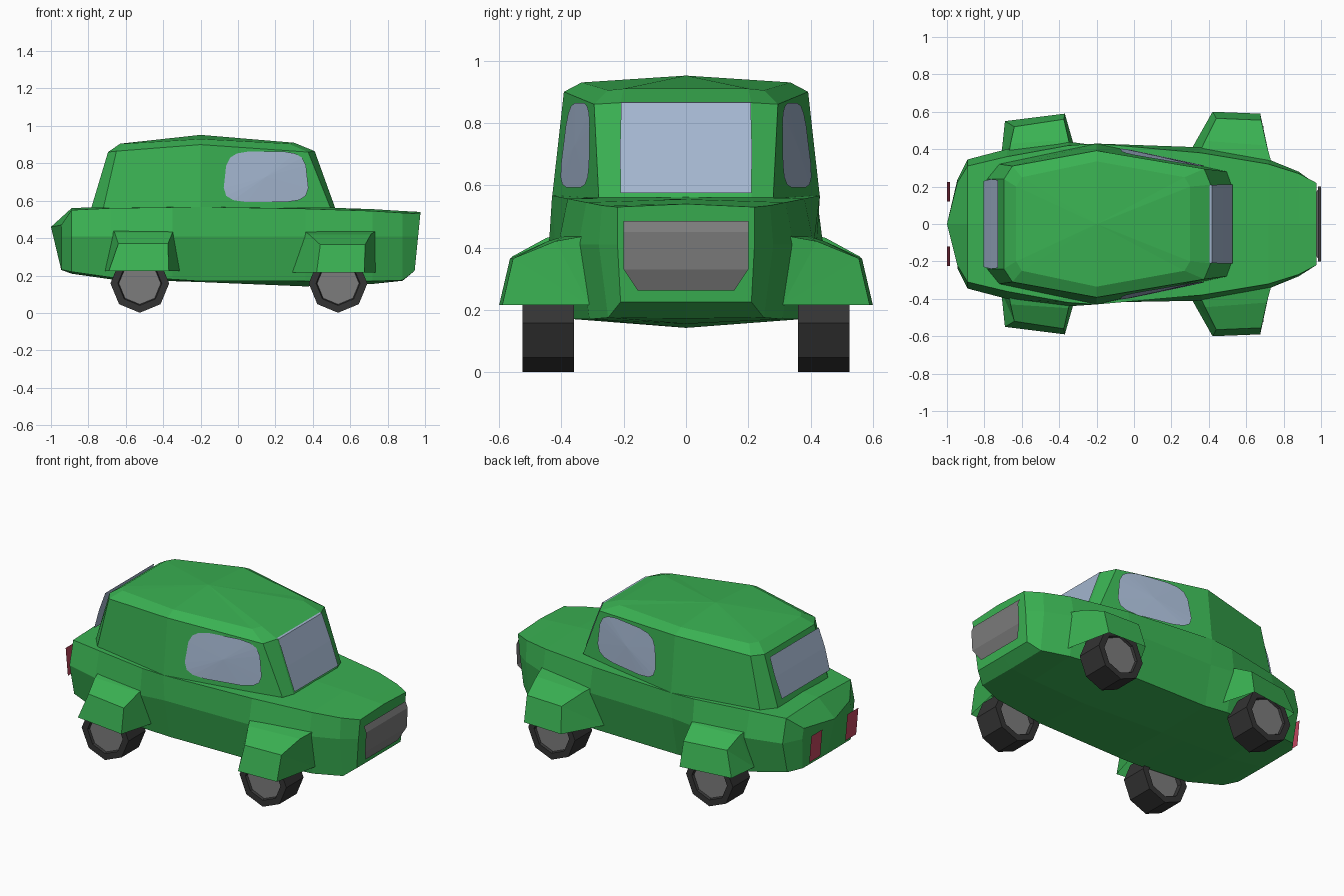
import bpy, bmesh, math

if "Cube" in bpy.data.objects:
    bpy.data.objects.remove(bpy.data.objects["Cube"])


def material(name, rgb):
    m = bpy.data.materials.new(name)
    m.diffuse_color = (*rgb, 1)
    m.use_nodes = True
    m.node_tree.nodes["Principled BSDF"].inputs["Base Color"].default_value = m.diffuse_color
    return m


GREEN = material("green paint", (0.042, 0.44, 0.085))
GLASS = material("blue grey glass", (0.37, 0.47, 0.63))
GREY = material("grey metal", (0.20, 0.20, 0.20))
TYRE = material("black rubber", (0.034, 0.034, 0.034))
RED = material("red light", (0.52, 0.06, 0.11))


def build(name, verts, faces, mats):
    me = bpy.data.meshes.new(name)
    me.from_pydata(verts, [], faces)
    for m in mats:
        me.materials.append(m)
    bm = bmesh.new()
    bm.from_mesh(me)
    bmesh.ops.recalc_face_normals(bm, faces=bm.faces)
    bm.to_mesh(me)
    bm.free()
    ob = bpy.data.objects.new(name, me)
    bpy.context.collection.objects.link(ob)
    return ob


def mirror_ring(half, closed_ends):
    """Mirror half a ring in y; end points on the centre plane are kept single."""
    src = half[1:-1] if closed_ends else half
    return half + [(x, -y, z) for x, y, z in reversed(src)]


def loft(rings):
    n = len(rings[0])
    faces = []
    for r in range(len(rings) - 1):
        for i in range(n):
            j = (i + 1) % n
            faces.append((r * n + i, r * n + j, (r + 1) * n + j, (r + 1) * n + i))
    return [p for ring in rings for p in ring], faces


# Lower body: x, bottom half width and height, belt and shoulder half width, shoulder height, keel height
sections = [
    (0.975, .21, .225, .22, .22, .53, .225),
    (0.88, .25, .175, .28, .27, .535, .172),
    (0.72, .31, .17, .345, .32, .545, .155),
    (0.36, .36, .17, .41, .38, .557, .142),
    (-0.20, .37, .17, .42, .43, .567, .165),
    (-0.35, .38, .18, .44, .42, .565, .17),
    (-0.68, .36, .19, .40, .36, .56, .18),
    (-0.89, .30, .22, .345, .31, .55, .21),
    (-0.945, .23, .232, .235, .22, .47, .23),
]
rings = []
for k, (x, yb, zb, yw, yh, zh, zk) in enumerate(sections):
    half = [(x, 0, zk), (x, yb, zb), (x, yw, 0.41), (x, yh, zh), (x, 0, zh + 0.01)]
    if k == 0:                       # leaning nose
        half = [(px + (pz - .53) * .1, py, pz) for px, py, pz in half]
    if k == len(sections) - 1:       # pointed tail
        half[-1] = (-1.0, 0, 0.46)
    rings.append(mirror_ring(half, True))
verts, faces = loft(rings)
n, last = 8, (len(rings) - 1) * 8
faces.append(tuple(range(n)))
faces += [(last, last + 1, last + 2, last + 3, last + 4),
          (last + 4, last + 5, last + 6, last + 7, last)]
build("lower_body", verts, faces, [GREEN])

# Cabin: stacked rings closed by a low roof peak
cabin = [
    [(.52, .21, .56), (.495, .28, .56), (-.2, .43, .56), (-.72, .32, .56), (-.785, .24, .56)],
    [(.41, .21, .865), (.375, .295, .86), (-.2, .392, .90), (-.65, .31, .865), (-.695, .24, .86)],
    [(.30, .20, .91), (.27, .25, .905), (-.2, .335, .93), (-.6, .25, .905), (-.63, .20, .905)],
]
verts, faces = loft([mirror_ring(r, False) for r in cabin])
verts.append((-.2, 0, .952))
faces += [(20 + i, 20 + (i + 1) % 10, 30) for i in range(10)]
build("cabin", verts, faces, [GREEN])


# Fenders: open shells, rows of (x rear, x front, y rear, y front, z) from body outwards
def fender(name, rows, foot, side):
    pts = []
    for x0, x1, y0, y1, z in rows:
        pts += [(x0, y0 * side, z), (x1, y1 * side, z)]
    pts += [(foot[0], foot[2] * side, foot[4]), (foot[1], foot[3] * side, foot[4])]
    f = []
    a = len(rows) * 2
    for i in range(len(rows) - 1):
        b = 2 * i
        f += [(b, b + 1, b + 3, b + 2), (b, b + 2, a), (b + 1, b + 3, a + 1)]
    build(name, pts, f, [GREEN])


front_rows = [(.35, .74, .38, .31, .44), (.38, .71, .445, .42, .42),
              (.44, .68, .565, .555, .365), (.42, .675, .60, .59, .215)]
rear_rows = [(-.67, -.34, .37, .40, .445), (-.66, -.35, .43, .45, .43),
             (-.64, -.375, .52, .56, .37), (-.69, -.37, .55, .59, .225)]


# Wheels: octagonal tyres with recessed hubs on both faces
def wheel(name, cx, side):
    def octagon(r, y):
        return [(cx + r * math.cos(i * math.pi / 4), y * side, .158 + r * math.sin(i * math.pi / 4))
                for i in range(8)]
    v, f = loft([octagon(.112, .385), octagon(.118, .36), octagon(.157, .36),
                 octagon(.157, .525), octagon(.118, .525), octagon(.112, .512)])
    f += [tuple(range(8)), tuple(range(40, 48))]
    ob = build(name, v, f, [TYRE, GREY])
    for p in ob.data.polygons[-2:]:
        p.material_index = 1


# Side window outline laid on the sloping cabin side
def side_window(name, side):
    pts = []
    for i in range(16):
        t = (i + .5) * math.tau / 16
        c, s = math.cos(t), math.sin(t)
        u = math.copysign(abs(c) ** .5, c)
        w = math.copysign(abs(s) ** .5, s)
        z = .728 + .137 * w
        x = .15 + .222 * u - .015 * w * u
        h = (z - .56) / .31
        low = .43 - (x + .2) * .15 / .695
        top = .392 - (x + .2) * .097 / .575
        pts.append((x, (low + (top - low) * h + .009) * side, z))
    pts.append((.15, (sum(abs(p[1]) for p in pts) / 16 + .006) * side, .728))
    build(name, pts, [(i, (i + 1) % 16, 16) for i in range(16)], [GLASS])


for side, label in ((1, "left"), (-1, "right")):
    fender("front_fender_" + label, front_rows, (.29, .735, .37, .31, .215), side)
    fender("rear_fender_" + label, rear_rows, (-.71, -.31, .36, .38, .225), side)
    wheel("front_wheel_" + label, .535, side)
    wheel("rear_wheel_" + label, -.525, side)
    side_window("side_window_" + label, side)
    # Tail light plate
    build("tail_light_" + label,
          [(-1, .12 * side, .44), (-1, .225 * side, .44),
           (-.985, .225 * side, .275), (-.985, .12 * side, .275)], [(0, 1, 2, 3)], [RED])


# Plates across the car: rows of (x, z, half width)
def plate(name, rows, mat):
    v = []
    for x, z, w in rows:
        v += [(x, -w, z), (x, w, z)]
    f = [(2 * i, 2 * i + 1, 2 * i + 3, 2 * i + 2) for i in range(len(rows) - 1)]
    build(name, v, f, [mat])


plate("windscreen", [(.38, .872, .205), (.417, .865, .208), (.475, .715, .212), (.526, .575, .21)], GLASS)
plate("rear_window", [(-.727, .85, .235), (-.765, .74, .24), (-.805, .615, .23)], GLASS)
plate("grille", [(.985, .485, .2), (1.0, .45, .2), (.993, .33, .2), (.966, .262, .155)], GREY)
